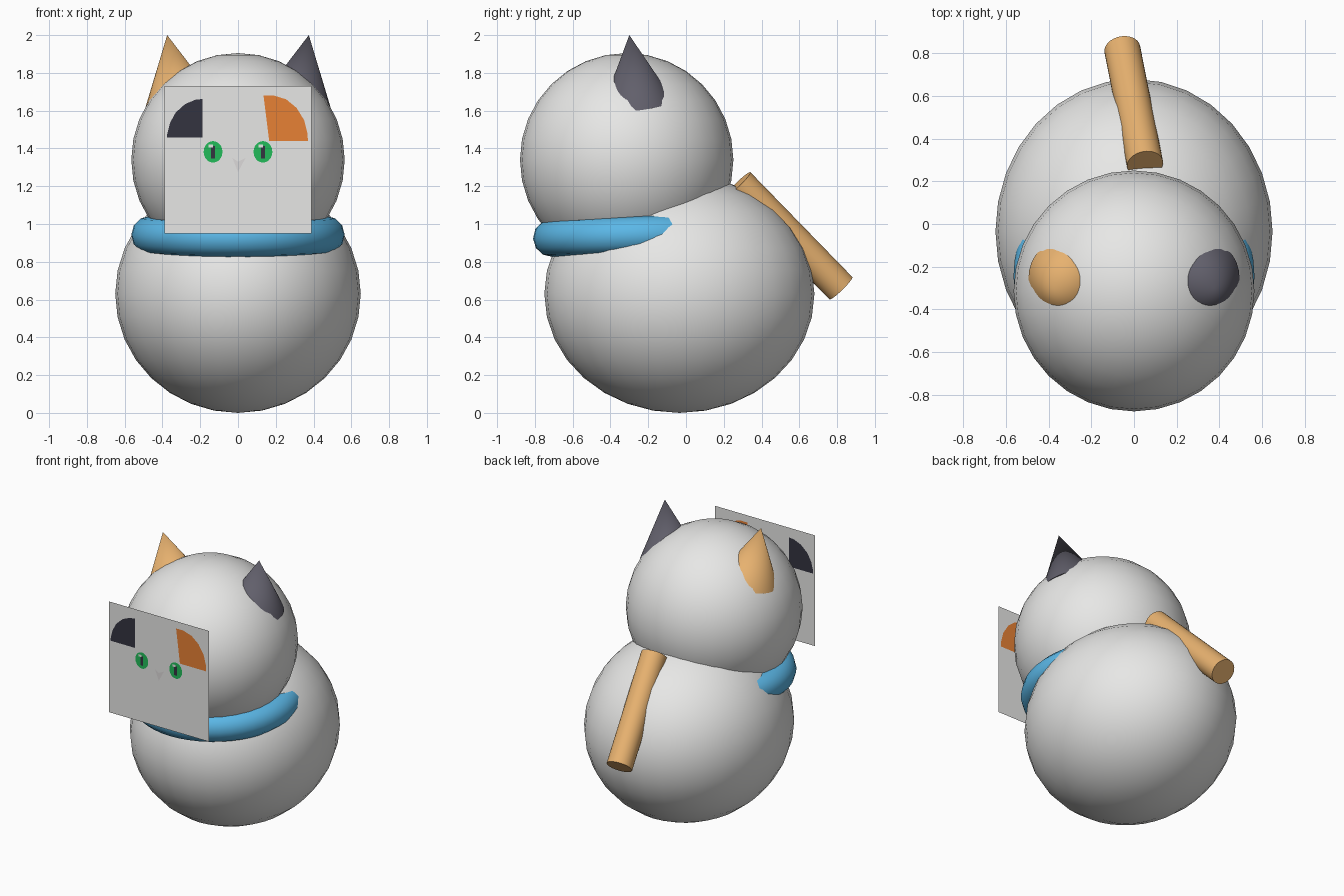
import bpy, bmesh, math
from mathutils import Vector

if "Cube" in bpy.data.objects:
    bpy.data.objects.remove(bpy.data.objects["Cube"])


def mat(name, rgb):
    m = bpy.data.materials.new(name)
    m.diffuse_color = (*rgb, 1)
    m.use_nodes = True
    m.node_tree.nodes["Principled BSDF"].inputs["Base Color"].default_value = m.diffuse_color
    return m


WHITE = mat("white fur", (0.80, 0.80, 0.79))
TAN = mat("tan fur", (0.85, 0.47, 0.17))
DARK = mat("dark grey fur", (0.12, 0.115, 0.147))
BLUE = mat("blue collar", (0.11, 0.50, 0.84))
ORANGE = mat("orange patch", (0.80, 0.22, 0.035))
BLACK = mat("black patch", (0.034, 0.034, 0.051))
GREEN = mat("green eye", (0.016, 0.50, 0.10))
PINK = mat("pale nose", (0.72, 0.70, 0.70))


def finish(name, material):
    ob = bpy.context.object
    ob.name = name
    ob.data.materials.append(material)
    bpy.ops.object.shade_smooth_by_angle(angle=math.radians(40))
    return ob


def ball(name, loc, radii):
    bpy.ops.mesh.primitive_uv_sphere_add(segments=32, ring_count=16, radius=1, location=loc)
    bpy.context.object.scale = radii
    bpy.ops.object.transform_apply(location=False, rotation=False, scale=True)
    finish(name, WHITE)


def rod(name, a, b, r1, r2, material):
    """Cylinder or cone running from point a to point b."""
    a, b = Vector(a), Vector(b)
    bpy.ops.mesh.primitive_cone_add(vertices=32, radius1=r1, radius2=r2, depth=(b - a).length,
                                    location=(a + b) / 2,
                                    rotation=(b - a).to_track_quat('Z', 'Y').to_euler())
    finish(name, material)


# Body and head
ball("body", (0, -0.035, 0.63), (0.65, 0.715, 0.63))
ball("head", (0, -0.314, 1.34), (0.565, 0.565, 0.565))

# Collar, half sunk into the neck
bpy.ops.mesh.primitive_torus_add(major_radius=0.465, minor_radius=0.1, major_segments=48,
                                 minor_segments=12, location=(0, -0.245, 0.942),
                                 rotation=(math.radians(2), 0, 0))
finish("collar", BLUE)

# Ears
for side, s, m in (("left", -1, TAN), ("right", 1, DARK)):
    rod(side + "_ear", (s * 0.308, -0.256, 1.635), (s * 0.375, -0.3, 2.0), 0.19, 0, m)

# Tail
rod("tail", (0.052, 0.28, 1.215), (-0.055, 0.82, 0.66), 0.085, 0.085, TAN)

# Flat face plate with painted details on both of its sides
PLATE_Y = -0.881


def flat(name, outline, layer, material):
    bm = bmesh.new()
    for y in ([PLATE_Y] if layer == 0 else [PLATE_Y - 0.001 * layer, PLATE_Y + 0.001 * layer]):
        bm.faces.new([bm.verts.new((x, y, z)) for x, z in outline])
    me = bpy.data.meshes.new(name)
    bm.to_mesh(me)
    bm.free()
    me.materials.append(material)
    bpy.context.collection.objects.link(bpy.data.objects.new(name, me))


def oval(cx, cz, rx, rz, n=20):
    return [(cx + rx * math.cos(2 * math.pi * i / n), cz + rz * math.sin(2 * math.pi * i / n))
            for i in range(n)]


def box(cx, cz, hx, hz):
    return [(cx - hx, cz - hz), (cx + hx, cz - hz), (cx + hx, cz + hz), (cx - hx, cz + hz)]


flat("face_plate", box(0, 1.34, 0.39, 0.39), 0, WHITE)
flat("black_patch", [(-0.187, 1.457), (-0.187, 1.662), (-0.225, 1.658), (-0.28, 1.635),
                     (-0.33, 1.59), (-0.36, 1.535), (-0.375, 1.475), (-0.375, 1.457)], 1, BLACK)
flat("orange_patch", [(0.165, 1.44), (0.37, 1.44), (0.368, 1.48), (0.35, 1.55), (0.31, 1.615),
                      (0.255, 1.66), (0.19, 1.68), (0.135, 1.68)], 1, ORANGE)
for side, s in (("left", -1), ("right", 1)):
    flat(side + "_eye", oval(s * 0.132, 1.382, 0.05, 0.057), 1, GREEN)
    flat(side + "_pupil", box(s * 0.132, 1.38, 0.011, 0.032), 2, BLACK)
    flat(side + "_eye_glint", box(s * 0.132 - 0.012, 1.414, 0.012, 0.008), 3, WHITE)
flat("nose", [(-0.03, 1.35), (0, 1.275), (0.04, 1.35), (0, 1.33)], 1, PINK)
